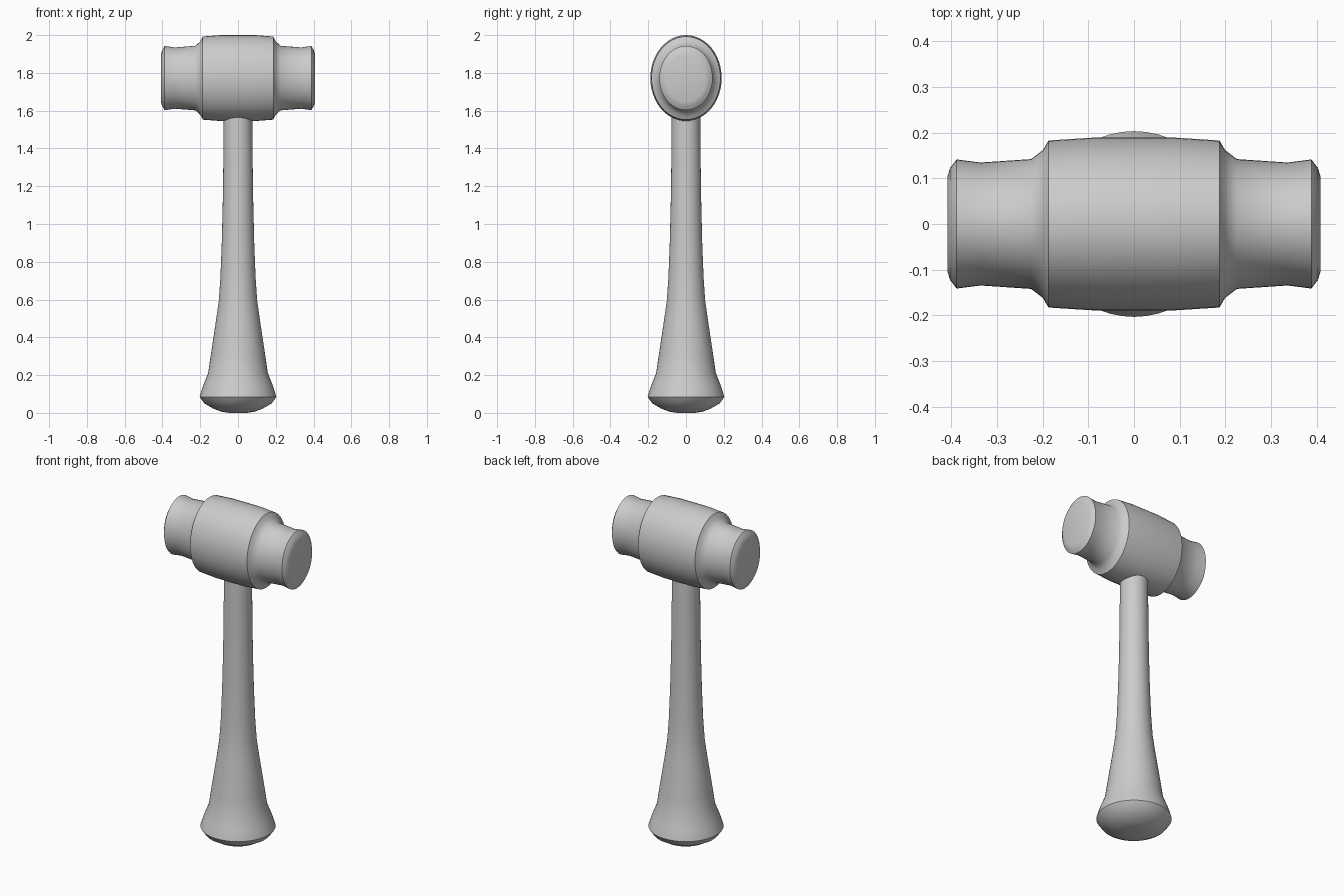
import bpy, bmesh, math

if "Cube" in bpy.data.objects:
    bpy.data.objects.remove(bpy.data.objects["Cube"])


def lathe(name, profile, to_point, segments=48):
    """Sweep (position, radius) rings along an axis and cap both ends."""
    bm = bmesh.new()
    angles = [2 * math.pi * i / segments for i in range(segments)]
    rings = [[bm.verts.new(to_point(p, r, a)) for a in angles] for p, r in profile]
    for lower, upper in zip(rings, rings[1:]):
        for i in range(segments):
            j = (i + 1) % segments
            bm.faces.new((lower[i], lower[j], upper[j], upper[i]))
    bm.faces.new(rings[0])
    bm.faces.new(rings[-1])
    bmesh.ops.recalc_face_normals(bm, faces=bm.faces)
    mesh = bpy.data.meshes.new(name)
    bm.to_mesh(mesh)
    bm.free()
    obj = bpy.data.objects.new(name, mesh)
    bpy.context.collection.objects.link(obj)
    bpy.ops.object.select_all(action='DESELECT')
    obj.select_set(True)
    bpy.context.view_layer.objects.active = obj
    bpy.ops.object.shade_smooth_by_angle(angle=math.radians(50))
    return obj


# Handle: round grip flaring into a rounded butt
handle_profile = [(0.0, 0.05), (0.007, 0.09), (0.022, 0.13), (0.05, 0.178),
                  (0.085, 0.203), (0.105, 0.197), (0.14, 0.186), (0.21, 0.158),
                  (0.3, 0.145), (0.4, 0.13), (0.5, 0.115), (0.6, 0.101),
                  (0.72, 0.093), (0.9, 0.086), (1.1, 0.081), (1.3, 0.078),
                  (1.65, 0.075)]
lathe("handle", handle_profile,
      lambda p, r, a: (r * math.cos(a), r * math.sin(a), p))

# Head: oval barrel with a stepped striking face on each side
half = [(0.09, 0.2275), (0.187, 0.220), (0.199, 0.195), (0.225, 0.171),
        (0.335, 0.162), (0.388, 0.170), (0.402, 0.148), (0.408, 0.125)]
head_profile = [(-x, r) for x, r in reversed(half)] + half
lathe("head", head_profile,
      lambda p, r, a: (p, 0.83 * r * math.cos(a), 1.7725 + r * math.sin(a)))
